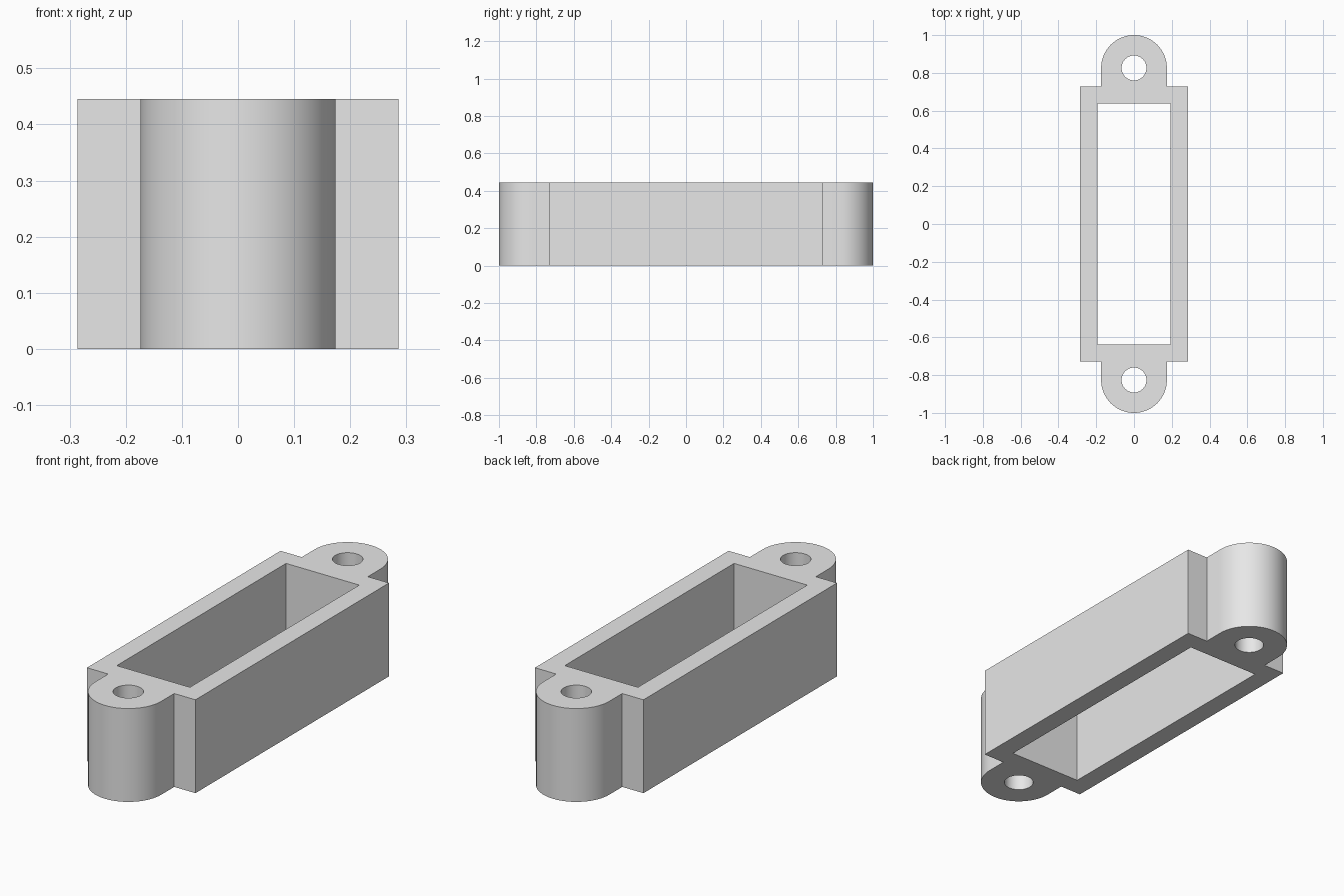
import bpy, bmesh
from math import pi, sin, cos, radians

if "Cube" in bpy.data.objects:
    bpy.data.objects.remove(bpy.data.objects["Cube"], do_unlink=True)

HEIGHT = 0.445
BODY_X, BODY_Y = 0.286, 0.729
OPEN_X, OPEN_Y = 0.193, 0.6375
TAB_R, TAB_Y, HOLE_R = 0.174, 0.826, 0.066


def arc(cy, r, start, sweep, steps):
    """Points along an arc centred on x = 0."""
    return [(r * cos(start + sweep * i / steps), cy + r * sin(start + sweep * i / steps))
            for i in range(steps + 1)]


# Outer outline: one end, then the same end turned half a circle
end = [(BODY_X, BODY_Y), (TAB_R, BODY_Y)]
end += arc(TAB_Y, TAB_R, 0, pi, 32)
end += [(-TAB_R, BODY_Y), (-BODY_X, BODY_Y)]
outline = end + [(-x, -y) for x, y in end]

# Inner loops: rectangular opening and two screw holes
opening = [(OPEN_X, OPEN_Y), (-OPEN_X, OPEN_Y), (-OPEN_X, -OPEN_Y), (OPEN_X, -OPEN_Y)]
holes = [arc(s * TAB_Y, HOLE_R, 0, 2 * pi, 40)[:-1] for s in (1, -1)]

# Filled flat profile, extruded to full height
curve = bpy.data.curves.new("housing_frame", "CURVE")
curve.dimensions = "2D"
curve.fill_mode = "BOTH"
curve.extrude = HEIGHT / 2
for loop in [outline, opening] + holes:
    spline = curve.splines.new("POLY")
    spline.points.add(len(loop) - 1)
    for p, (x, y) in zip(spline.points, loop):
        p.co = (x, y, HEIGHT / 2, 1)
    spline.use_cyclic_u = True

frame = bpy.data.objects.new("housing_frame", curve)
bpy.context.collection.objects.link(frame)
frame.location.z = HEIGHT / 2
bpy.ops.object.select_all(action="DESELECT")
frame.select_set(True)
bpy.context.view_layer.objects.active = frame
bpy.ops.object.convert(target="MESH")
frame = bpy.context.view_layer.objects.active

# Weld the caps to the walls and rest the part on the floor
bm = bmesh.new()
bm.from_mesh(frame.data)
bmesh.ops.remove_doubles(bm, verts=bm.verts, dist=0.0001)
bmesh.ops.recalc_face_normals(bm, faces=bm.faces)
low = min(v.co.z for v in bm.verts)
for v in bm.verts:
    v.co.z -= low
bm.to_mesh(frame.data)
bm.free()
frame.location.z = 0
bpy.ops.object.shade_smooth_by_angle(angle=radians(30))

# Plain grey
grey = bpy.data.materials.new("light_grey")
grey.use_nodes = True
color = (0.8, 0.8, 0.8, 1)
grey.diffuse_color = color
grey.node_tree.nodes["Principled BSDF"].inputs["Base Color"].default_value = color
frame.data.materials.clear()
frame.data.materials.append(grey)
